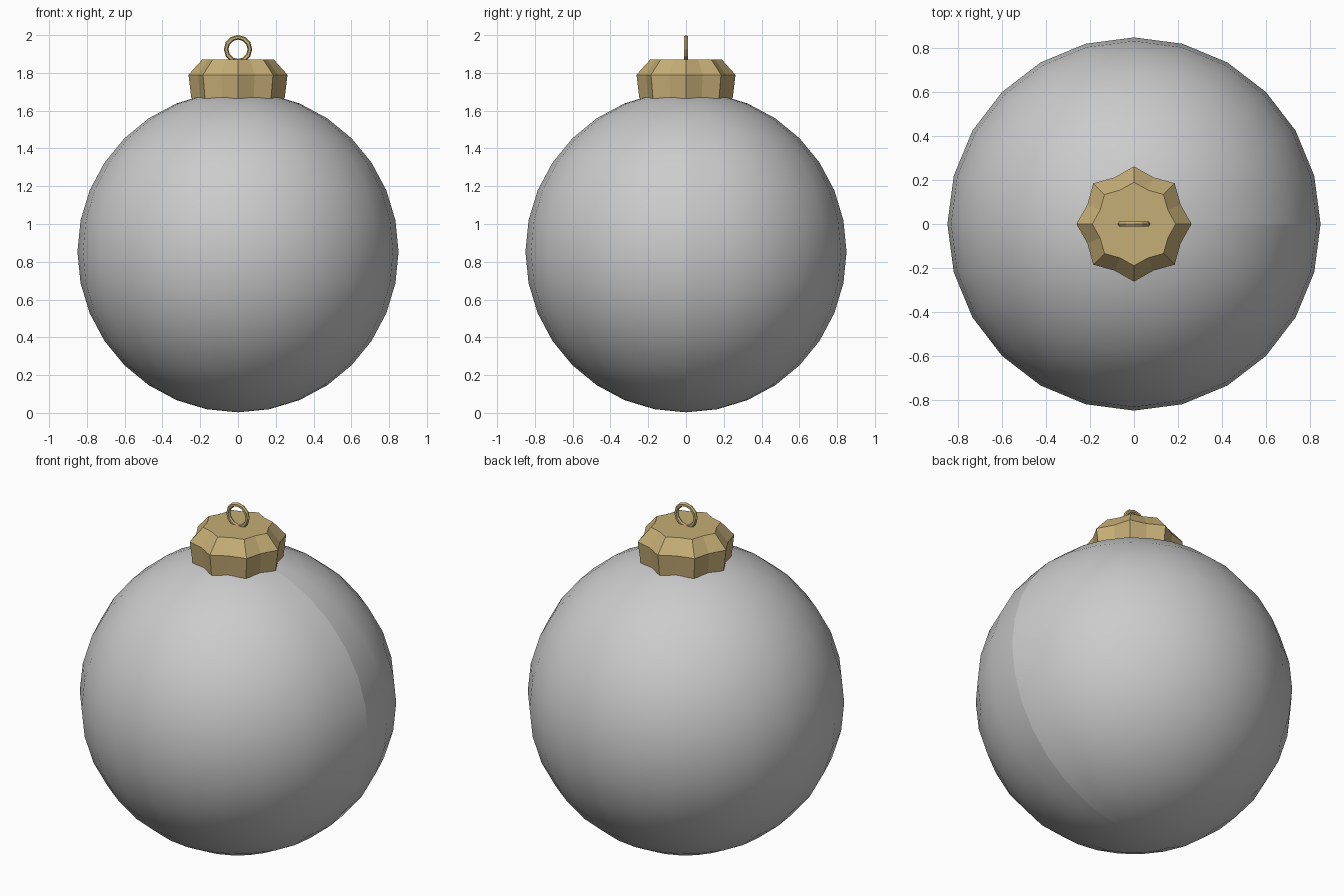
import bpy, bmesh
from math import cos, sin, pi

if "Cube" in bpy.data.objects:
    bpy.data.objects.remove(bpy.data.objects["Cube"])

gold = bpy.data.materials.new("gold")
gold.diffuse_color = (0.56, 0.42, 0.18, 1)
gold.use_nodes = True
gold.node_tree.nodes["Principled BSDF"].inputs["Base Color"].default_value = gold.diffuse_color


def make_object(name, bm, material=None):
    bmesh.ops.recalc_face_normals(bm, faces=bm.faces)
    mesh = bpy.data.meshes.new(name)
    bm.to_mesh(mesh)
    bm.free()
    if material:
        mesh.materials.append(material)
    obj = bpy.data.objects.new(name, mesh)
    bpy.context.collection.objects.link(obj)
    return obj


# Glass ball: smooth sphere with a shading seam along the +x meridian
bm = bmesh.new()
bmesh.ops.create_uvsphere(bm, u_segments=24, v_segments=16, radius=0.85)
bmesh.ops.translate(bm, verts=bm.verts, vec=(0, 0, 0.853))
for edge in bm.edges:
    if all(abs(v.co.y) < 1e-4 and v.co.x > -1e-4 for v in edge.verts):
        edge.smooth = False
for face in bm.faces:
    face.smooth = True
make_object("ball", bm)

# Fluted cap: 16-point star rings, (height, ridge radius, valley radius)
bm = bmesh.new()
rings = []
for z, ridge, valley in [(1.665, 0.247, 0.217), (1.79, 0.262, 0.23), (1.87, 0.19, 0.167)]:
    ring = []
    for i in range(16):
        r = valley if i % 2 else ridge
        a = i * pi / 8
        ring.append(bm.verts.new((r * cos(a), r * sin(a), z)))
    rings.append(ring)
for low, high in zip(rings, rings[1:]):
    for i in range(16):
        j = (i + 1) % 16
        bm.faces.new((low[i], low[j], high[j], high[i]))
bm.faces.new(rings[-1])
bm.faces.new(rings[0][::-1])
make_object("cap", bm, gold)

# Hanging loop standing in the x-z plane
bpy.ops.mesh.primitive_torus_add(
    major_segments=12, minor_segments=6, major_radius=0.063, minor_radius=0.012,
    location=(0, 0, 1.925), rotation=(pi / 2, 0, 0))
loop = bpy.context.object
loop.name = "hanging_loop"
loop.data.materials.append(gold)
bpy.ops.object.shade_flat()
